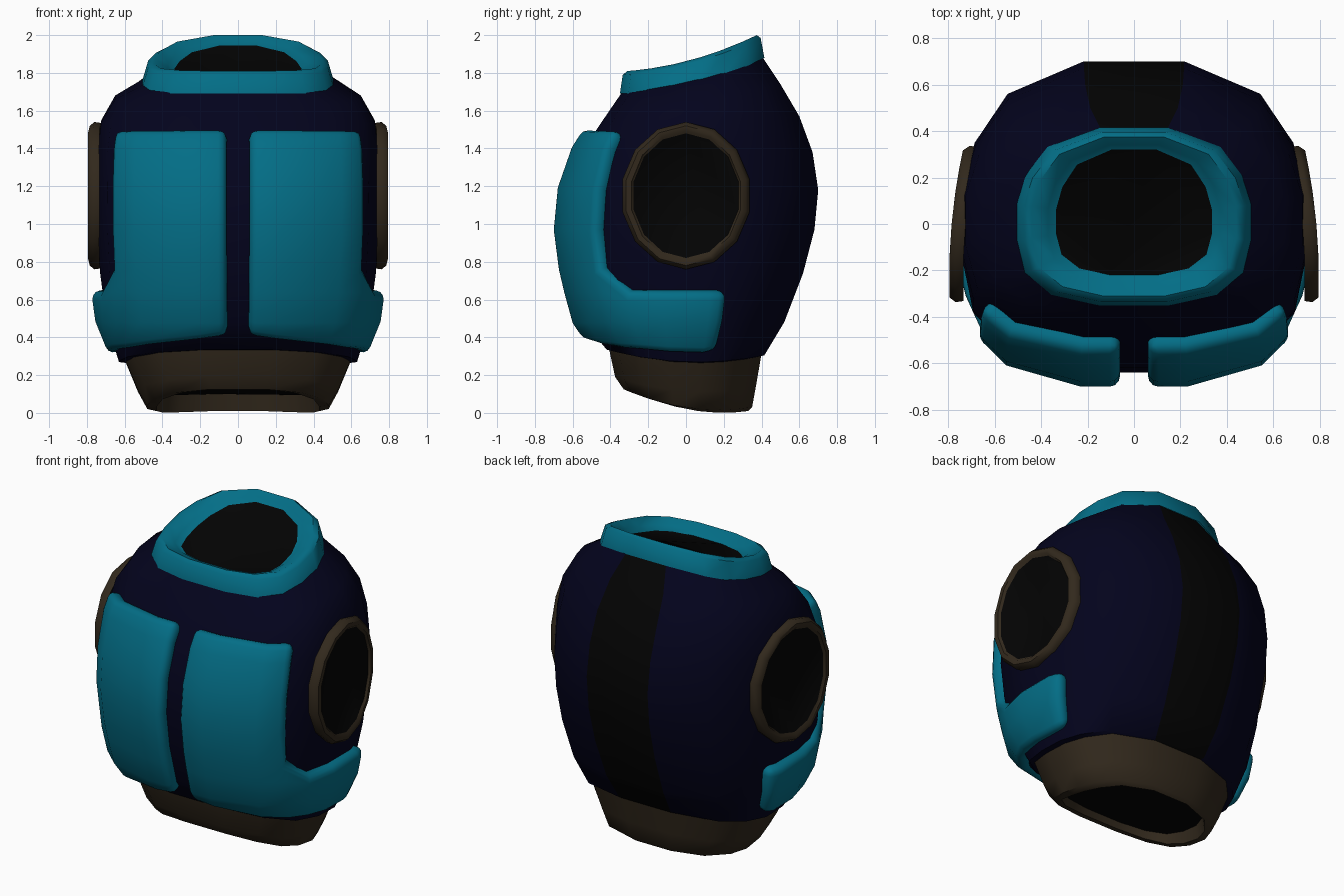
import bpy, bmesh, math

cube = bpy.data.objects.get("Cube")
if cube:
    bpy.data.objects.remove(cube, do_unlink=True)


def material(name, rgb):
    m = bpy.data.materials.new(name)
    m.use_nodes = True
    m.diffuse_color = (*rgb, 1)
    m.node_tree.nodes["Principled BSDF"].inputs["Base Color"].default_value = (*rgb, 1)
    return m


TEAL = material("teal", (0.001, 0.155, 0.24))
NAVY = material("navy", (0.001, 0.001, 0.012))
BROWN = material("brown", (0.032, 0.022, 0.012))
BLACK = material("black", (0.001, 0.001, 0.001))

# Half cross-section of the torso, front centre to back, in unit proportions
HALF = [(0, -1), (.3, -1), (.7, -.87), (.93, -.6), (1, -.2),
        (1, .2), (.92, .5), (.73, .8), (.29, 1)]


def finish(name, bm, mats, angle=50):
    me = bpy.data.meshes.new(name)
    bm.to_mesh(me)
    bm.free()
    for m in mats:
        me.materials.append(m)
    me.shade_smooth()
    me.set_sharp_from_angle(angle=math.radians(angle))
    ob = bpy.data.objects.new(name, me)
    bpy.context.collection.objects.link(ob)
    return ob


def loft(name, rings, mats, cap=None, stripe=None, angle=50):
    """Skin a list of point rings; cap (0 or -1) and stripe column use the second material."""
    bm = bmesh.new()
    loops = [[bm.verts.new(p) for p in ring] for ring in rings]
    n = len(loops[0])
    for a, b in zip(loops, loops[1:]):
        for i in range(n):
            j = (i + 1) % n
            f = bm.faces.new((a[i], a[j], b[j], b[i]))
            f.material_index = int(i == stripe)
    if cap is not None:
        f = bm.faces.new(loops[cap] if cap else loops[0][::-1])
        f.material_index = 1
    return finish(name, bm, mats, angle)


def torso_ring(fy, fz, by, bz, w, sag=0):
    """Tilted torso section from its front point, back point, half width and side sag."""
    pts = []
    for px, py in HALF[1:]:
        y = py * by if py > 0 else -py * fy
        t = (y - fy) / (by - fy)
        z = fz + (bz - fz) * t - sag * (1 - (2 * t - 1) ** 2)
        pts.append((px * w, y, z))
    return pts + [(-x, y, z) for x, y, z in reversed(pts)]


# Torso with a tucked-under hem and a dark stripe down the back
TUCK = (-.36, .33, .36, .29, .54, .05)
TORSO = [(-.42, .335, .415, .305, .63, .05), (-.54, .48, .52, .48, .695),
         (-.61, .74, .62, .74, .73), (-.64, .97, .68, .97, .743),
         (-.62, 1.18, .70, 1.18, .745), (-.55, 1.38, .67, 1.38, .742),
         (-.46, 1.52, .60, 1.57, .725), (-.385, 1.63, .50, 1.74, .65, .01),
         (-.33, 1.71, .40, 1.89, .48, .03)]
loft("torso", [torso_ring(*r) for r in [TUCK] + TORSO], [NAVY, BLACK], stripe=len(HALF) - 2)

# Collar with a rolled rim and dark neck opening
COLLAR = [(-.35, 1.69, .415, 1.88, .51, .05), (-.335, 1.79, .395, 1.985, .475, .035),
          (-.31, 1.81, .375, 2.0, .44, .035), (-.25, 1.785, .34, 1.97, .37, .035),
          (-.22, 1.765, .32, 1.945, .335, .035)]
loft("collar", [torso_ring(*r) for r in COLLAR], [TEAL, BLACK], cap=-1)

# Waistband with a turned-in lower edge and dark opening
WAIST = [(-.28, .16, .31, .10, .42, .03), (-.30, .125, .33, .01, .43, .05),
         (-.33, .125, .35, .03, .48, .05), (-.375, .19, .37, .14, .53, .05),
         (-.41, .35, .40, .315, .60, .05)]
loft("waistband", [torso_ring(*r) for r in WAIST], [BROWN, BLACK], cap=0)

# Arm cuffs: oval rims that follow the side, with dark openings
CUFF = [(.34, .385, -.06), (.345, .39, -.025), (.325, .37, 0),
        (.295, .345, 0), (.285, .33, -.015)]


def cuff_ring(side, ry, rz, dx, n=14):
    pts = []
    for i in range(n):
        a = 2 * math.pi * (i + .5) / n
        y = ry * math.cos(a)
        x = .785 + dx - .09 * y - .2 * y * y
        pts.append((side * x, y, 1.15 + rz * math.sin(a)))
    return pts[::side]


for label, side in (("left", 1), ("right", -1)):
    loft(label + "_arm_cuff", [cuff_ring(side, *r) for r in CUFF], [BROWN, BLACK], cap=-1)


def on_torso(s, z):
    """Point on the torso at section position s and height z."""
    k = 0
    while k < len(TORSO) - 2 and z > TORSO[k + 1][1]:
        k += 1
    lo, hi = TORSO[k], TORSO[k + 1]
    t = (z - lo[1]) / (hi[1] - lo[1])
    fy, by, w = (lo[i] + (hi[i] - lo[i]) * t for i in (0, 2, 4))
    i = int(s)
    px, py = (a + (b - a) * (s - i) for a, b in zip(HALF[i], HALF[i + 1]))
    return px * w, (py * by if py > 0 else -py * fy), z


# Padded front panels: a chest plate with an arm wrapping round the waist
COLUMNS = [(.27, .43), (1, .41), (2, .38), (2.7, .36), (3.3, .35),
           (4, .335), (5, .33), (5.5, .345)]
ROWS = [0, .5, .65, .77, .97, 1.18, 1.38, 1.48]
CHEST_END, WAIST_TOP = 3, 2


def panel(name, side):
    bm = bmesh.new()
    grid = {}
    for c, (s, bottom) in enumerate(COLUMNS):
        for r, z in enumerate(ROWS):
            if c <= CHEST_END or r <= WAIST_TOP:
                x, y, z = on_torso(s, max(z, bottom))
                grid[c, r] = bm.verts.new((side * x, y, z))
    for c, r in grid:
        keys = [(c, r), (c + 1, r), (c + 1, r + 1), (c, r + 1)]
        found = [grid[k] for k in keys if k in grid]
        # Three found corners fill the inner bend with a diagonal
        if len(found) == 4 or (c, r) == (CHEST_END, WAIST_TOP):
            bm.faces.new(found[::side])
    ob = finish(name, bm, [TEAL], 180)
    pad = ob.modifiers.new("padding", "SOLIDIFY")
    pad.thickness, pad.offset = .12, 0
    soft = ob.modifiers.new("soft_edge", "BEVEL")
    soft.width, soft.segments = .045, 3
    soft.limit_method, soft.angle_limit = "ANGLE", math.radians(50)


panel("left_front_panel", 1)
panel("right_front_panel", -1)
